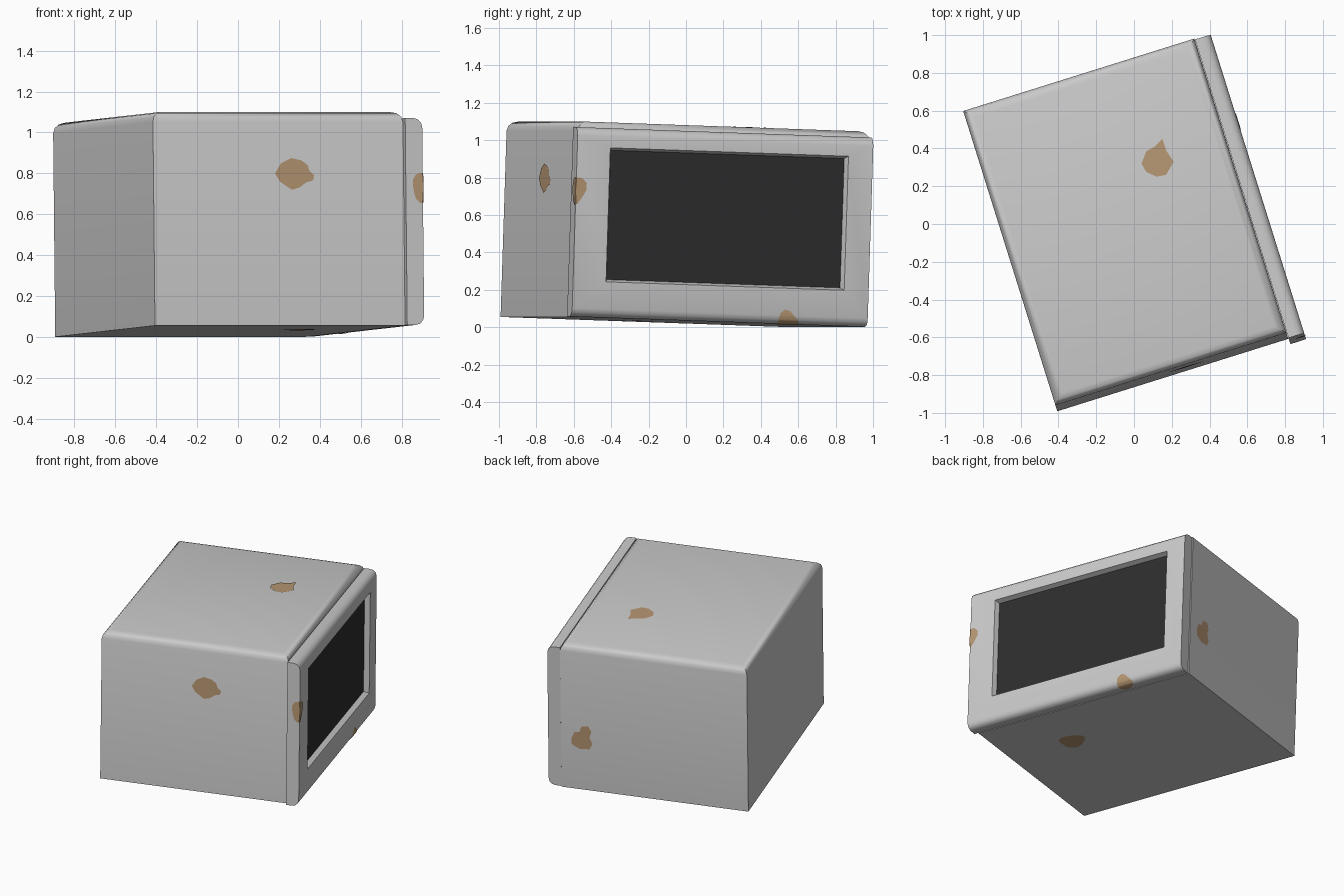
import bpy, bmesh, math
from mathutils import Matrix, Vector
from mathutils.bvhtree import BVHTree

if "Cube" in bpy.data.objects:
    bpy.data.objects.remove(bpy.data.objects["Cube"])

# local frame: x = screen direction, y = across the screen, z = up
YAW, TILT = math.radians(17.4), math.radians(1.93)
PLACE = (Matrix.Translation((0, 0, 0.0272)) @ Matrix.Rotation(YAW, 4, 'Z')
         @ Matrix.Rotation(-TILT, 4, 'X'))


def material(name, rgb):
    m = bpy.data.materials.new(name)
    m.diffuse_color = (*rgb, 1)
    m.use_nodes = True
    m.node_tree.nodes["Principled BSDF"].inputs["Base Color"].default_value = m.diffuse_color
    return m


grey = material("grey_plastic", (0.60, 0.60, 0.60))
dark = material("dark_screen", (0.027, 0.027, 0.027))
rust = material("rust_brown", (0.47, 0.31, 0.17))


def finish(bm, name, mats):
    tree = BVHTree.FromBMesh(bm)
    bm.transform(PLACE)
    me = bpy.data.meshes.new(name)
    bm.to_mesh(me)
    bm.free()
    ob = bpy.data.objects.new(name, me)
    bpy.context.collection.objects.link(ob)
    for m in mats:
        me.materials.append(m)
    bpy.ops.object.select_all(action='DESELECT')
    ob.select_set(True)
    bpy.context.view_layer.objects.active = ob
    bpy.ops.object.shade_smooth_by_angle(angle=math.radians(35))
    return tree


def box(lo, hi):
    bm = bmesh.new()
    bmesh.ops.create_cube(bm, size=1)
    for v in bm.verts:
        v.co = [lo[i] if v.co[i] < 0 else hi[i] for i in range(3)]
    return bm


def bevel(bm, pick, width, segments=3):
    edges = [e for e in bm.edges if pick(e.verts[0].co, e.verts[1].co)]
    bmesh.ops.bevel(bm, geom=edges, offset=width, segments=segments,
                    profile=0.5, affect='EDGES')


# cabinet: only the top edges are rounded
bm = box((-0.684, -0.825, 0), (0.598, 0.808, 1.047))
bevel(bm, lambda a, b: a.z > 1 and b.z > 1, 0.05)
cabinet = finish(bm, "cabinet", [grey])

# front frame with rounded top and bottom front edges and a recessed screen
bm = box((0.600, -0.855, 0.002), (0.687, 0.802, 1.015))
bevel(bm, lambda a, b: a.x > 0.65 and b.x > 0.65 and abs(a.y - b.y) > 1, 0.045)
bm.normal_update()
front = max(bm.faces, key=lambda f: f.normal.x * f.calc_area())
bmesh.ops.inset_individual(bm, faces=[front], thickness=0.1)
mid = front.calc_center_median()
for v in front.verts:
    v.co.y = -0.67 if v.co.y < mid.y else 0.665
    v.co.z = 0.193 if v.co.z < mid.z else 0.91
bm.normal_update()
bmesh.ops.inset_individual(bm, faces=[front], thickness=0.018, depth=-0.035)
front.material_index = 1
frame = finish(bm, "screen_frame", [grey, dark])


# rust patches: filled outlines projected onto the surface below them
def patch(name, tree, centre, ax, ay, pts, rings=5, sub=3):
    centre, ax, ay = Vector(centre), Vector(ax).normalized(), Vector(ay).normalized()
    out = ax.cross(ay)
    outline = []
    for i, p in enumerate(pts):
        q = pts[(i + 1) % len(pts)]
        outline += [Vector(p).lerp(Vector(q), k / sub) for k in range(sub)]

    def drop(p):
        start = centre + ax * p.x + ay * p.y + out * 0.3
        hit = tree.ray_cast(start, -out, 0.6)[0]
        return hit + out * 0.004 if hit else None

    bm = bmesh.new()

    def vert(p):
        co = drop(p)
        return bm.verts.new(co) if co else None

    n = len(outline)
    grid = [[vert(p * (r / rings)) for p in outline] for r in range(1, rings + 1)]
    hub = vert(Vector((0, 0)))
    for i in range(n):
        j = (i + 1) % n
        quads = [(hub, grid[0][i], grid[0][j])]
        quads += [(a[i], b[i], b[j], a[j]) for a, b in zip(grid, grid[1:])]
        for q in quads:
            if all(q):
                bm.faces.new(q)
    bm.normal_update()
    if sum(f.normal.dot(out) for f in bm.faces) < 0:
        bmesh.ops.reverse_faces(bm, faces=bm.faces[:])
    finish(bm, name, [rust])


def blob(rx, ry, phase=0.0, n=14):
    pts = []
    for i in range(n):
        a = 2 * math.pi * i / n
        r = 1 + 0.12 * math.sin(3 * a + phase) + 0.07 * math.sin(2 * a - phase)
        pts.append((rx * r * math.cos(a), ry * r * math.sin(a)))
    return pts


c, s = math.cos(YAW), math.sin(YAW)
patch("rust_side", cabinet, (0.0325, -0.825, 0.74), (1, 0, 0), (0, 0, 1),
      [(-.095, .005), (-.063, .055), (-.01, .08), (.042, .068), (.074, .045),
       (.08, .02), (.107, -.005), (.1, -.03), (.063, -.04), (.03, -.065),
       (-.01, -.075), (-.07, -.035)])
patch("rust_top", cabinet, (0.221, 0.252, 1.047), (c, -s, 0), (s, c, 0),
      [(-.085, -.02), (-.06, .045), (-.015, .07), (.025, .11), (.045, .05),
       (.085, -.01), (.045, -.08), (-.005, -.09), (-.06, -.065)])
patch("rust_far_side", cabinet, (0.455, 0.808, 0.38), (-1, 0, 0), (0, 0, 1),
      [(-.068, -.007), (-.048, .035), (-.014, .042), (0, .084), (.048, .09),
       (.068, .05), (.054, .007), (.075, -.035), (.054, -.077),
       (-.014, -.084), (-.068, -.056)])
patch("rust_bottom", cabinet, (0.21, -0.343, 0), (0, 1, 0), (1, 0, 0),
      blob(0.095, 0.075, 1.0))
# these two wrap around the frame edges
patch("rust_frame_edge", frame, (0.687, -0.855, 0.68), (1, 1, 0), (0, 0, 1),
      blob(0.042, 0.072, 0.5), rings=10)
patch("rust_frame_base", frame, (0.68, 0.355, 0.008), (0, 1, 0), (1, 0, 1),
      blob(0.062, 0.05, 2.0), rings=8)
